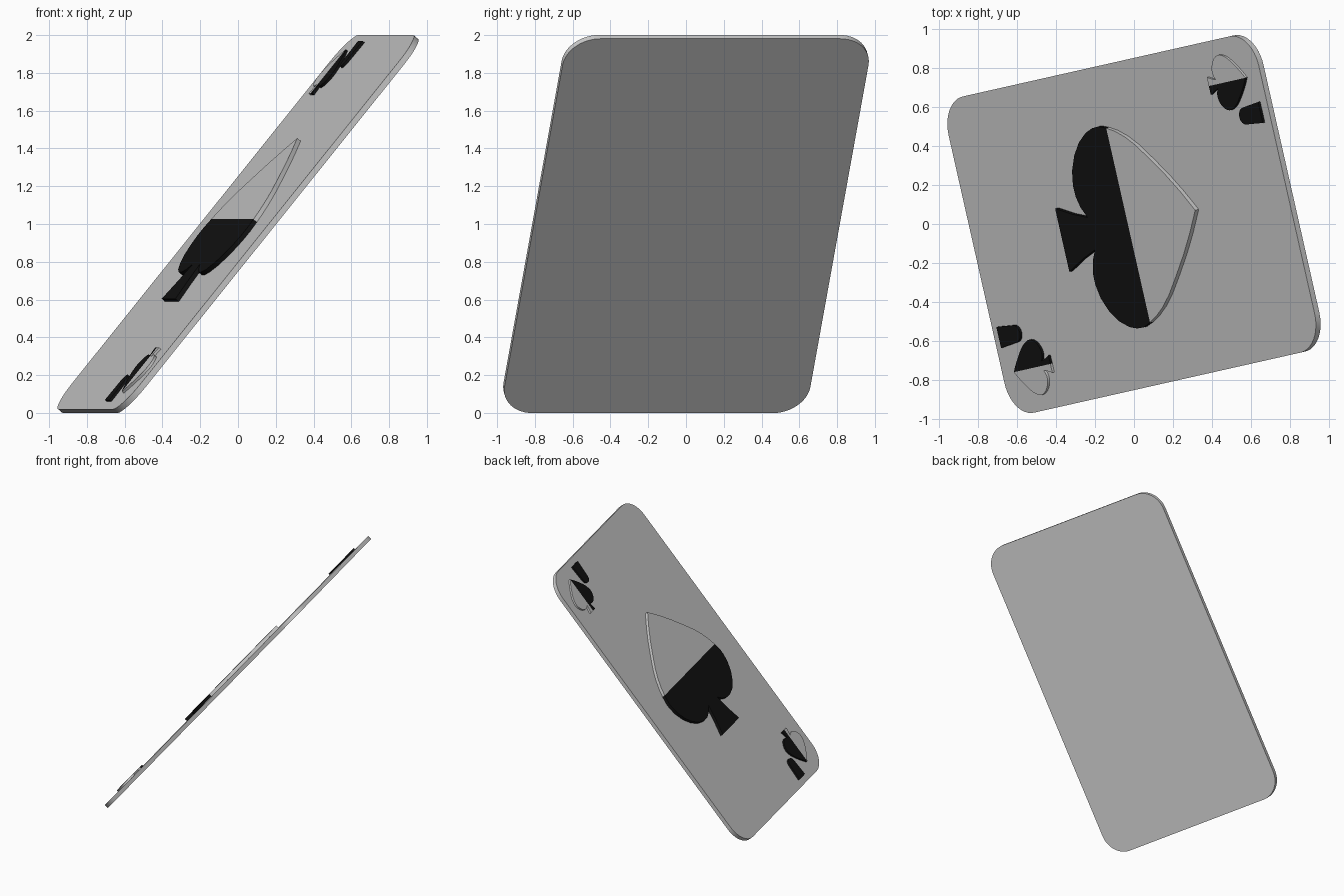
import bpy, bmesh, math
from mathutils import Matrix

if "Cube" in bpy.data.objects:
    bpy.data.objects.remove(bpy.data.objects["Cube"])

# Card plane: long axis climbs the slope (local x), local z is the printed face
YAW, SLOPE = math.radians(12.7), math.radians(50.6)
PLACE = (Matrix.Translation((0, 0, 1)) @ Matrix.Rotation(YAW, 4, 'Z')
         @ Matrix.Rotation(-SLOPE, 4, 'Y'))
LENGTH, WIDTH, THICK, RADIUS = 2.565, 1.66, 0.032, 0.18

ink = bpy.data.materials.new("black_ink")
ink.diffuse_color = (0.006, 0.006, 0.006, 1)
ink.use_nodes = True
ink.node_tree.nodes["Principled BSDF"].inputs["Base Color"].default_value = ink.diffuse_color


def plate(name, outline, z0, z1, mat=None, bevel=0.0):
    """Extrude a flat outline between two heights on the card."""
    bm = bmesh.new()
    face = bm.faces.new([bm.verts.new((x, y, z0)) for x, y in outline])
    ext = bmesh.ops.extrude_face_region(bm, geom=[face])
    verts = [g for g in ext["geom"] if isinstance(g, bmesh.types.BMVert)]
    bmesh.ops.translate(bm, verts=verts, vec=(0, 0, z1 - z0))
    bmesh.ops.recalc_face_normals(bm, faces=bm.faces)
    mesh = bpy.data.meshes.new(name)
    bm.to_mesh(mesh)
    bm.free()
    ob = bpy.data.objects.new(name, mesh)
    bpy.context.collection.objects.link(ob)
    ob.matrix_world = PLACE
    if mat:
        mesh.materials.append(mat)
    bpy.ops.object.select_all(action='DESELECT')
    ob.select_set(True)
    bpy.context.view_layer.objects.active = ob
    bpy.ops.object.shade_smooth_by_angle(angle=math.radians(30))
    return ob


def mirrored(half):
    """Close a half outline (tip to tail, y >= 0) across the long axis."""
    return half + [(x, -y) for x, y in reversed(half) if y > 1e-6]


def moved(pts, scale, cx, cy, sign=1):
    return [(sign * (cx + scale * x), sign * (cy + scale * y)) for x, y in pts]


# Rounded card body
outline = []
for i, (sx, sy) in enumerate([(1, 1), (-1, 1), (-1, -1), (1, -1)]):
    for k in range(13):
        t = math.pi / 2 * (i + k / 12)
        outline.append((sx * (LENGTH / 2 - RADIUS) + RADIUS * math.cos(t),
                        sy * (WIDTH / 2 - RADIUS) + RADIUS * math.sin(t)))
plate("card", outline, -THICK / 2, THICK / 2)

# Half profile of the spade: pointed upper part, then lobe and flared stem
upper = [(0.555, 0), (0.47, 0.11), (0.385, 0.208), (0.29, 0.305), (0.2, 0.392),
         (0.13, 0.446), (0.06, 0.486), (0, 0.51)]
lower = [(0, 0.51), (-0.06, 0.527), (-0.11, 0.526), (-0.17, 0.51), (-0.24, 0.47),
         (-0.3, 0.41), (-0.345, 0.335), (-0.364, 0.26), (-0.362, 0.2),
         (-0.342, 0.14), (-0.305, 0.085), (-0.42, 0.118), (-0.545, 0.166)]

# Large centre spade: plain tip, inked lower half
plate("centre_spade_tip", mirrored(upper), 0, 0.04)
plate("centre_spade_base", mirrored(lower), 0, 0.04, ink)

# Corner spades, split along their length, and a plain pip beside each
half = upper + lower[1:] + [(-0.545, 0)]
dark_half = [(x, -y) for x, y in half]
pip = [(0.085, 0.055), (0.085, -0.055), (-0.04, -0.045)]
pip += [(-0.045 - 0.045 * math.sin(t), -0.045 * math.cos(t))
        for t in [math.pi * k / 8 for k in range(1, 8)]] + [(-0.04, 0.045)]
for sign, end in ((1, "upper"), (-1, "lower")):
    plate(end + "_corner_spade_plain", moved(half, 0.275, 1.02, 0.605, sign), 0, 0.03)
    plate(end + "_corner_spade_inked", moved(dark_half, 0.275, 1.02, 0.605, sign),
          0, 0.03, ink)
    plate(end + "_corner_pip", moved(pip, 1, 1.145, 0.415, sign), 0, 0.03, ink)
